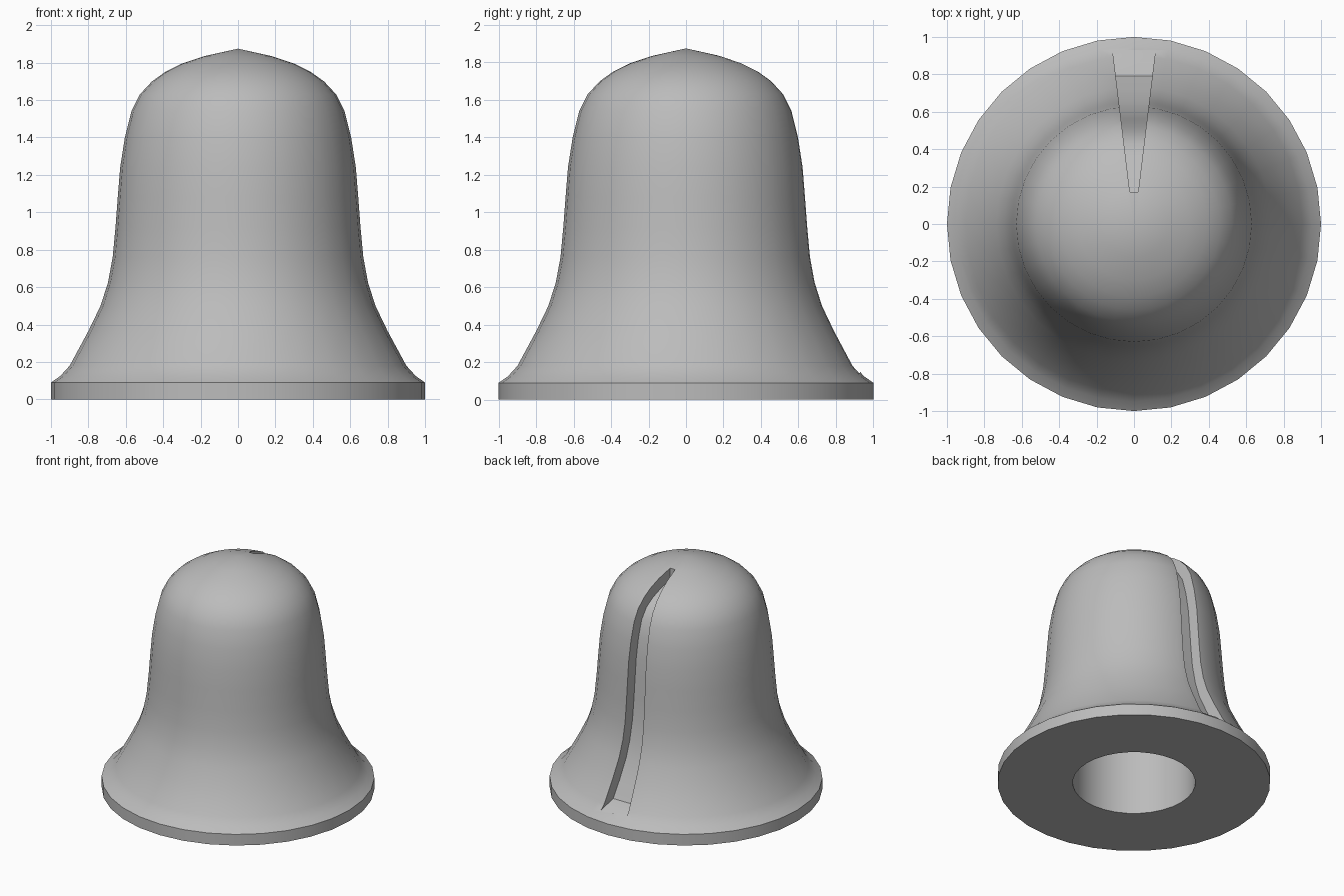
import bpy, bmesh, math

cube = bpy.data.objects.get("Cube")
if cube:
    bpy.data.objects.remove(cube, do_unlink=True)

# Single grey finish
grey = bpy.data.materials.new("plain grey")
grey.use_nodes = True
COLOUR = (0.5, 0.5, 0.5, 1)
grey.diffuse_color = COLOUR
grey.node_tree.nodes["Principled BSDF"].inputs["Base Color"].default_value = COLOUR


def add_object(name, bm):
    bmesh.ops.remove_doubles(bm, verts=bm.verts, dist=1e-5)
    bmesh.ops.recalc_face_normals(bm, faces=bm.faces)
    mesh = bpy.data.meshes.new(name)
    bm.to_mesh(mesh)
    bm.free()
    mesh.materials.append(grey)
    obj = bpy.data.objects.new(name, mesh)
    bpy.context.collection.objects.link(obj)
    return obj


def lathe(name, profile, steps):
    bm = bmesh.new()
    verts = [bm.verts.new((r, 0, z)) for r, z in profile]
    edges = [bm.edges.new(pair) for pair in zip(verts, verts[1:])]
    bmesh.ops.spin(bm, geom=verts + edges, cent=(0, 0, 0), axis=(0, 0, 1),
                   angle=math.tau, steps=steps, use_duplicate=False)
    return add_object(name, bm)


# Flared body with a round bore from below
outside = [(1, 0), (1, 0.09), (0.95, 0.125), (0.9, 0.18), (0.8, 0.365),
           (0.735, 0.5), (0.695, 0.625), (0.67, 0.76), (0.655, 0.92),
           (0.643, 1.08), (0.63, 1.24), (0.605, 1.4), (0.57, 1.54),
           (0.525, 1.63), (0.46, 1.7), (0.39, 1.75), (0.3, 1.795),
           (0.18, 1.835), (0, 1.875)]
bore = [(0, 1.4), (0.45, 1.4), (0.45, 0)]
body = lathe("bell_body", bore + outside[:1] + outside[1:], 32)

# Tapered groove down the back: a side profile widened with distance from the axis
floor = [(0.17, 1.75), (0.27, 1.71), (0.36, 1.665), (0.43, 1.61),
         (0.48, 1.53), (0.515, 1.4), (0.54, 1.24), (0.553, 1.08),
         (0.565, 0.92), (0.58, 0.76), (0.61, 0.6), (0.65, 0.47),
         (0.72, 0.32), (0.79, 0.19), (0.93, 0.14)]
outline = floor + [(0.93, 2.1), (0.17, 2.1)]
bm = bmesh.new()
sides = []
for sign in (-1, 1):
    sides.append([bm.verts.new((sign * (0.022 + 0.122 * (y - 0.17)), y, z))
                  for y, z in outline])
    bm.faces.new(sides[-1])
for i in range(len(outline)):
    j = (i + 1) % len(outline)
    bm.faces.new((sides[0][i], sides[0][j], sides[1][j], sides[1][i]))
cutter = add_object("groove_cutter", bm)
cutter.hide_render = True

# Cut the groove, then smooth the curved surfaces
bpy.ops.object.select_all(action='DESELECT')
bpy.context.view_layer.objects.active = body
body.select_set(True)
cut = body.modifiers.new("groove", 'BOOLEAN')
cut.operation = 'DIFFERENCE'
cut.solver = 'EXACT'
cut.object = cutter
bpy.ops.object.modifier_apply(modifier=cut.name)
bpy.data.objects.remove(cutter, do_unlink=True)
bpy.ops.object.shade_smooth_by_angle(angle=math.radians(32))
